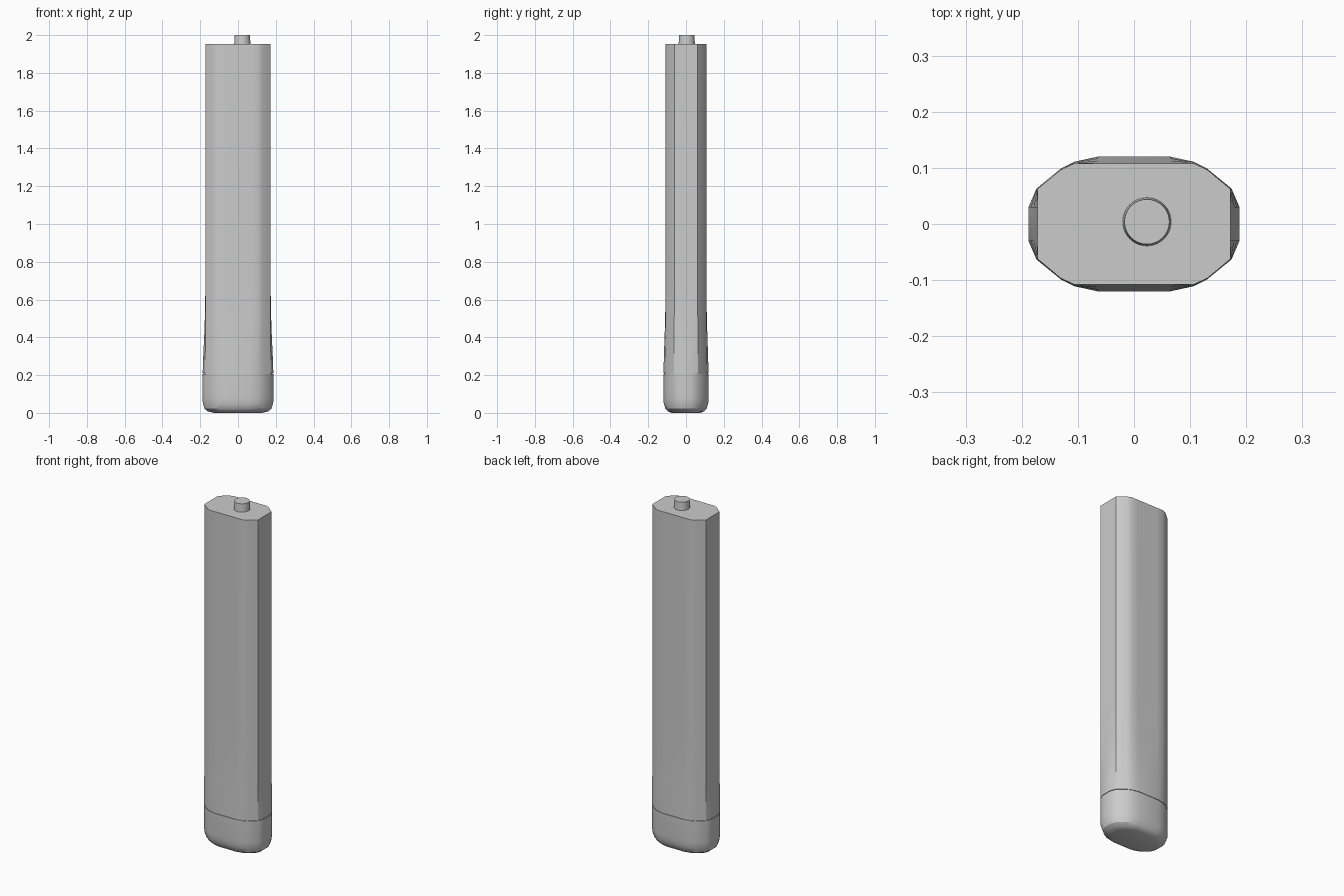
import bpy, bmesh

cube = bpy.data.objects.get("Cube")
if cube:
    bpy.data.objects.remove(cube, do_unlink=True)

grey = bpy.data.materials.new("plain grey")
grey.use_nodes = True
grey.diffuse_color = (0.6, 0.6, 0.6, 1)
grey.node_tree.nodes["Principled BSDF"].inputs["Base Color"].default_value = (0.6, 0.6, 0.6, 1)

# Quarter cross-sections: the slim shaft and the flared foot
SLIM = [(.172, .03), (.172, .062), (.13, .097), (.106, .108), (.065, .108)]
WIDE = [(.188, .03), (.174, .063), (.13, .099), (.106, .111), (.065, .12)]


def section(flare, sx=1.0, sy=1.0):
    """Full outline, blended from slim (0) to wide (1) and mirrored."""
    q = [((a + (c - a) * flare) * sx, (b + (d - b) * flare) * sy)
         for (a, b), (c, d) in zip(SLIM, WIDE)]
    half = q + [(-x, y) for x, y in reversed(q)]
    return half + [(-x, -y) for x, y in half]


def finish(obj):
    obj.data.materials.append(grey)
    bpy.ops.object.select_all(action='DESELECT')
    obj.select_set(True)
    bpy.context.view_layer.objects.active = obj
    bpy.ops.object.shade_smooth_by_angle(angle=0.5)


def loft(name, rings):
    """Skin a stack of (z, flare, sx, sy) outlines and close both ends."""
    bm = bmesh.new()
    loops = [[bm.verts.new((x, y, z)) for x, y in section(f, sx, sy)]
             for z, f, sx, sy in rings]
    n = len(loops[0])
    for low, high in zip(loops, loops[1:]):
        for i in range(n):
            j = (i + 1) % n
            bm.faces.new((low[i], low[j], high[j], high[i]))
    bm.faces.new(loops[0][::-1])
    bm.faces.new(loops[-1])
    bmesh.ops.recalc_face_normals(bm, faces=bm.faces)
    mesh = bpy.data.meshes.new(name)
    bm.to_mesh(mesh)
    bm.free()
    obj = bpy.data.objects.new(name, mesh)
    bpy.context.collection.objects.link(obj)
    finish(obj)


# Rounded end cap
loft("end_cap", [(0, 1, .68, .62), (.008, 1, .85, .8), (.022, 1, .94, .91),
                 (.05, 1, .99, .98), (.08, 1, 1, 1), (.207, 1, 1, 1)])

# Narrow recessed seam between cap and shaft
loft("seam", [(.2, .9, .98, .98), (.218, .9, .98, .98)])

# Long shaft, flaring gently toward the cap
loft("shaft", [(.211, .95, 1, 1), (.3, .75, 1, 1), (.42, .4, 1, 1),
               (.55, .12, 1, 1), (.8, 0, 1, 1), (1.953, 0, 1, 1)])

# Small off-centre peg on the top
bpy.ops.mesh.primitive_cone_add(vertices=32, radius1=.044, radius2=.04,
                                depth=.06, location=(.023, .004, 1.97))
peg = bpy.context.object
peg.name = "top_peg"
finish(peg)
